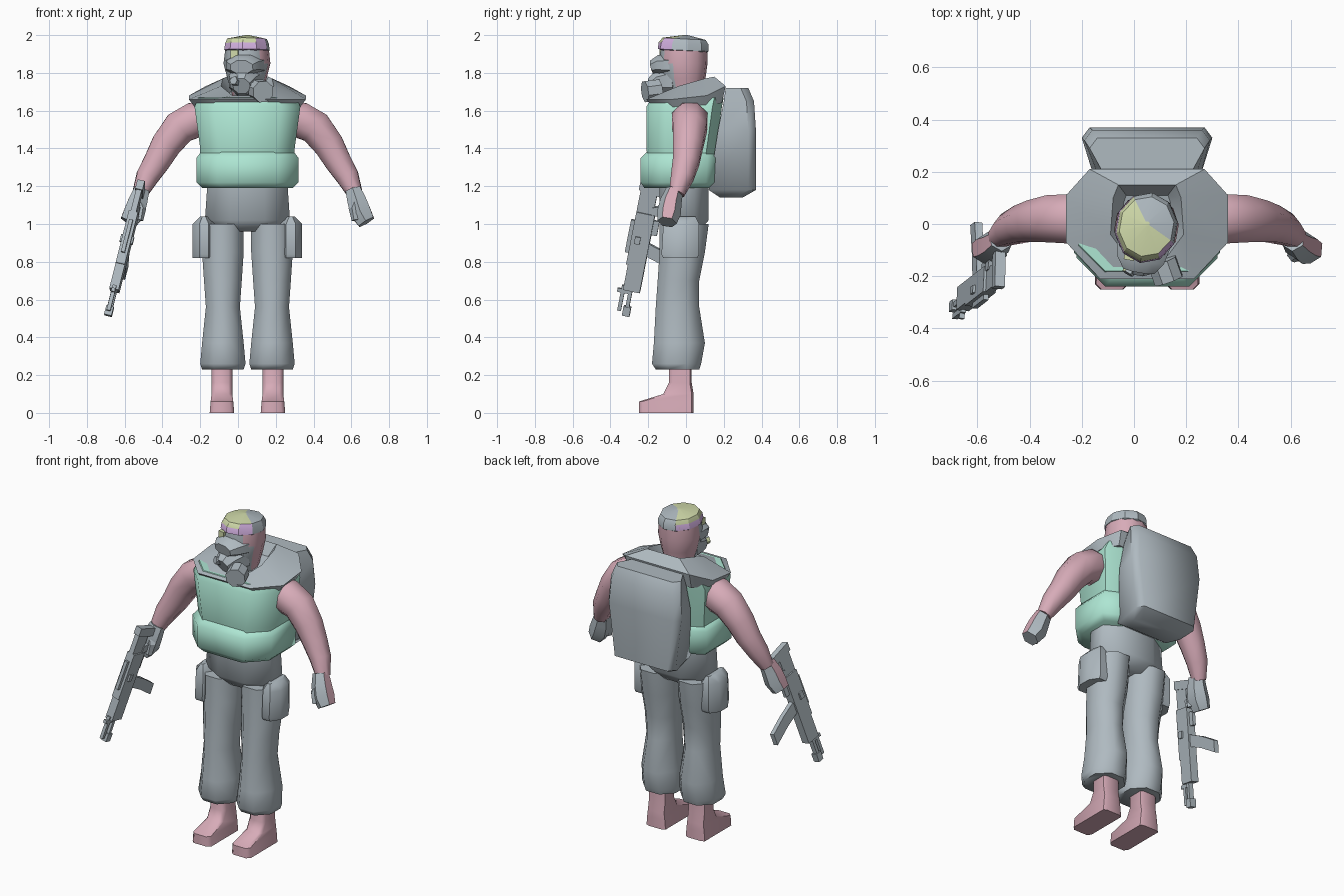
import bpy, bmesh, math
from mathutils import Vector, Matrix

if "Cube" in bpy.data.objects:
    bpy.data.objects.remove(bpy.data.objects["Cube"])

MID = .05  # the body's symmetry line


def material(name, *rgb):
    m = bpy.data.materials.new(name)
    m.use_nodes = True
    m.diffuse_color = (*rgb, 1)
    m.node_tree.nodes["Principled BSDF"].inputs["Base Color"].default_value = (*rgb, 1)
    return m


GREY = material("slate grey", .43, .49, .53)
TEAL = material("mint vest", .42, .79, .65)
PINK = material("dusty pink", .68, .41, .48)
GREEN = material("pale olive", .63, .7, .4)
LILAC = material("lilac", .64, .43, .74)


def finish(name, bm, mats, rule=None, angle=40):
    """Turn a bmesh into an object, colouring faces by rule."""
    bmesh.ops.recalc_face_normals(bm, faces=bm.faces)
    bm.normal_update()
    if rule:
        for face in bm.faces:
            face.material_index = rule(face.calc_center_median(), face.normal)
    mesh = bpy.data.meshes.new(name)
    bm.to_mesh(mesh)
    bm.free()
    ob = bpy.data.objects.new(name, mesh)
    bpy.context.collection.objects.link(ob)
    for mat in mats:
        mesh.materials.append(mat)
    bpy.ops.object.select_all(action='DESELECT')
    ob.select_set(True)
    bpy.context.view_layer.objects.active = ob
    bpy.ops.object.shade_smooth_by_angle(angle=math.radians(angle))


def loft(name, rings, mats, rule=None, angle=50, xf=None):
    """Skin a row of equal-count rings and cap both ends."""
    bm = bmesh.new()
    rows = [[bm.verts.new(point) for point in ring] for ring in rings]
    count = len(rows[0])
    for lower, upper in zip(rows, rows[1:]):
        for i in range(count):
            j = (i + 1) % count
            bm.faces.new((lower[i], lower[j], upper[j], upper[i]))
    bm.faces.new(rows[0])
    bm.faces.new(rows[-1])
    if xf:
        bm.transform(xf)
    finish(name, bm, mats, rule, angle)


def circle(sides):
    """Cosine and sine pairs of a flat-sided unit ring."""
    grow = 1 / math.cos(math.pi / sides)
    angles = [math.tau * (i + .5) / sides for i in range(sides)]
    return [(grow * math.cos(a), grow * math.sin(a)) for a in angles]


def oval(half, front, back, z, x=0, sides=8, tilt=0):
    """Level ring filling the given width and depth."""
    mid, deep = (front + back) / 2, (back - front) / 2
    return [Vector((x + half * c, mid + deep * s, z + tilt * (mid + deep * s))) for c, s in circle(sides)]


def mirrored(*points, x=MID):
    """Ring from its left half, front to back."""
    return [Vector((x + a, b, c)) for a, b, c in points] + \
           [Vector((x - a, b, c)) for a, b, c in reversed(points)]


def bevelled(half, front, back, z, cut, x=MID):
    """Level rectangle with cut corners, sharper at the back."""
    return mirrored((half - cut, front, z), (half, front + cut, z),
                    (half, back - cut / 2, z), (half - cut, back, z), x=x)


def tube(name, path, mats, rule=None, sides=8, angle=50, xf=None, flat=1):
    """Limb through (x, y, z, radius) stations; flat narrows one radius."""
    points = [Vector(station[:3]) for station in path]
    rings = []
    for i, point in enumerate(points):
        run = (points[min(i + 1, len(points) - 1)] - points[max(i - 1, 0)]).normalized()
        ref = Vector((0, 1, 0)) if abs(run.y) < .8 else Vector((1, 0, 0))
        across = run.cross(ref).normalized()
        deep = across.cross(run).normalized()
        radius = path[i][3]
        rings.append([point + across * radius * flat * c + deep * radius * s for c, s in circle(sides)])
    loft(name, rings, mats, rule, angle, xf)


# Legs, boots, pockets, arms and hands, once for each side
for side, s in (("left", 1), ("right", -1)):
    flip = Matrix.Translation((MID, 0, 0)) @ Matrix.Diagonal((s, 1, 1, 1))
    leg = ((.11, -.16, .07, .23), (.12, -.18, .08, .26), (.11, -.17, .1, .37), (.09, -.16, .07, .56),
           (.1, -.15, .07, .7), (.11, -.14, .1, .85), (.11, -.14, .12, 1))
    loft(side + "_trouser_leg", [oval(*ring, x=.13) for ring in leg], [GREY], angle=65, xf=flip)
    pocket = ((.06, -.12, .06, .82), (.06, -.13, .07, .84), (.06, -.12, .07, 1), (.02, -.1, .05, 1.04))
    loft(side + "_thigh_pocket", [oval(*ring, x=.23) for ring in pocket], [GREY], xf=flip)
    boot = ((.065, -.25, .04, 0), (.06, -.25, .04, .06), (.055, -.12, .04, .1),
            (.055, -.09, .03, .16), (.055, -.09, .03, .3))
    loft(side + "_boot", [bevelled(*ring, .02, x=.135) for ring in boot], [PINK], xf=flip, angle=60)
    arm = ((.2, .01, 1.57, .08), (.28, .02, 1.55, .095), (.36, .02, 1.51, .09), (.43, .01, 1.42, .08),
           (.48, 0, 1.33, .07), (.53, -.02, 1.25, .06), (.57, -.05, 1.16, .04))
    tube(side + "_arm", arm, [PINK], xf=flip)
    hand = ((.56, -.06, 1.18, .04), (.58, -.08, 1.12, .05), (.6, -.09, 1.06, .055), (.63, -.1, 1.01, .045))
    tube(side + "_hand", hand, [GREY, PINK], lambda c, n: int(s * n.x > .65), sides=6, angle=25, xf=flip)
    thumb = ((.58, -.1, 1.13, .02), (.56, -.12, 1.08, .02), (.57, -.13, 1.02, .015))
    tube(side + "_thumb", thumb, [GREY], sides=5, angle=25, xf=flip)

# Trouser seat
seat = ((.13, -.09, .07, .96), (.225, -.14, .12, 1.02), (.21, -.14, .12, 1.24))
loft("trouser_seat", [oval(*ring, x=MID) for ring in seat], [GREY], angle=65)

# Vest with a bulging belt of pouches
vest = ((.25, -.2, .15, 1.33), (.25, -.21, .16, 1.4), (.28, -.21, .19, 1.62), (.26, -.18, .2, 1.67))
loft("vest", [bevelled(*ring, .1) for ring in vest], [TEAL])
belt = ((.24, -.22, .14, 1.19), (.27, -.24, .16, 1.22), (.27, -.24, .17, 1.35), (.24, -.2, .15, 1.39))
loft("belt_pouches", [bevelled(*ring, .11) for ring in belt], [TEAL], angle=55)

# Shoulder yoke rising into a raised collar behind the neck
loft("shoulder_yoke", [
    mirrored((.18, -.19, 1.64), (.28, -.07, 1.62), (.28, .1, 1.63), (.22, .19, 1.64)),
    mirrored((.18, -.21, 1.66), (.31, -.07, 1.66), (.31, .11, 1.68), (.22, .21, 1.73)),
    mirrored((.08, -.12, 1.68), (.14, -.04, 1.73), (.13, .1, 1.77), (.11, .15, 1.78)),
    mirrored((.06, -.09, 1.66), (.1, -.03, 1.68), (.09, .08, 1.7), (.08, .11, 1.71))],
    [GREY], angle=45)

# Backpack, widest at mid height with a leaning front
pack = ((.17, .18, .3, 1.14), (.21, .12, .37, 1.18), (.25, .17, .37, 1.5), (.24, .2, .36, 1.65), (.22, .21, .33, 1.72))
loft("backpack", [mirrored((half * .8, front, z), (half, back - .04, z), (half - .03, back, z))
                  for half, front, back, z in pack], [GREY], angle=55)

# Head, turned slightly to its right, with the masked face in grey
turn = Matrix.Translation((MID, 0, 0)) @ Matrix.Rotation(math.radians(-10), 4, 'Z')


def face_colour(c, n):
    cheek = c.x > MID + .06 and c.z > 1.83
    return int(c.y > (-.105 if cheek else -.045))


head = ((.07, -.06, .08, 1.62), (.08, -.1, .08, 1.7), (.1, -.13, .1, 1.77), (.12, -.14, .11, 1.85), (.11, -.13, .11, 1.94))
loft("head", [oval(*ring, sides=12) for ring in head], [GREY, PINK], face_colour, xf=turn)


# Head scarf: lilac band, olive on the right and crown, grey elsewhere
def scarf_colour(c, n):
    if n.z > .6:
        return int(c.x - MID < .04 - .6 * c.y and c.y < .05)
    if c.z < 1.955:
        return 2 if n.y < -.2 or n.x < -.5 else 0
    return 2 if n.y < -.45 else int(n.x < -.4)


scarf = ((.1, -.12, .1, 1.91), (.115, -.145, .115, 1.92), (.11, -.14, .115, 1.955), (.1, -.12, .1, 1.98), (.01, -.01, .01, 2))
loft("head_scarf", [oval(*ring, sides=10, tilt=-.05) for ring in scarf],
     [GREY, GREEN, LILAC], scarf_colour, angle=30, xf=turn)

# Breathing mask: visor, muzzle, brow patch, filter and side valve
tube("mask_visor", ((0, -.07, 1.84, .105), (0, -.14, 1.84, .09), (0, -.18, 1.83, .06)),
     [GREY], xf=turn, angle=35, flat=.6)
tube("mask_muzzle", ((0, -.06, 1.76, .09), (0, -.14, 1.75, .07), (0, -.18, 1.73, .045)), [GREY], xf=turn, angle=35)
tube("brow_patch", ((-.045, -.12, 1.9, .02), (-.045, -.148, 1.9, .02)), [GREEN], sides=4, xf=turn)
tube("filter_neck", ((.05, -.14, 1.73, .03), (.09, -.17, 1.71, .03)), [GREY], xf=turn)
tube("filter_canister", ((.08, -.13, 1.71, .055), (.12, -.2, 1.7, .055)), [GREY], xf=turn, angle=30)
tube("side_valve", ((-.02, -.15, 1.75, .025), (-.04, -.2, 1.76, .02)),
     [GREY, GREEN], lambda c, n: int(n.x < -.7), sides=6, xf=turn, angle=30)

# Rifle: local x runs stock to muzzle, local y is its underside
muzzle, butt = Vector((-.69, -.32, .51)), Vector((-.51, -.18, 1.22))
along = (muzzle - butt).normalized()
across = along.cross(Vector((.1, 1, 0))).normalized()
under = across.cross(along).normalized()
pose = Matrix.Translation(butt) @ Matrix((along, under, across)).transposed().to_4x4()


def gun_part(name, start, end, top, low, half, lean=0):
    """Block on the rifle; lean slides its underside toward the muzzle."""
    corners = ((start, top), (end, top), (end + lean, low), (start + lean, low))
    loft(name, [[Vector((u, v, w)) for u, v in corners] for w in (-half, half)], [GREY], angle=10, xf=pose)


gun_part("rifle_butt", 0, .05, -.06, .08, .02, lean=.02)
gun_part("rifle_stock", .03, .2, -.05, .04, .015)
gun_part("rifle_receiver", .17, .46, -.05, .05, .025)
gun_part("rifle_grip", .13, .18, .03, .13, .02, lean=-.03)
gun_part("rifle_top_rail", .22, .4, -.07, -.05, .01)
gun_part("rifle_trigger_guard", .2, .28, .05, .08, .01)
gun_part("rifle_handguard", .44, .6, -.04, .05, .025)
gun_part("rifle_barrel", .58, .74, -.01, .01, .015)
gun_part("rifle_gas_tube", .58, .72, -.05, -.03, .01)
gun_part("rifle_front_sight", .6, .62, -.07, 0, .01)
gun_part("rifle_muzzle", .69, .74, -.02, .02, .02)
gun_part("rifle_bolt", .3, .34, -.03, 0, .035)
gun_part("magazine_upper", .33, .4, .05, .15, .015, lean=.03)
gun_part("magazine_lower", .36, .43, .15, .27, .015, lean=.05)
